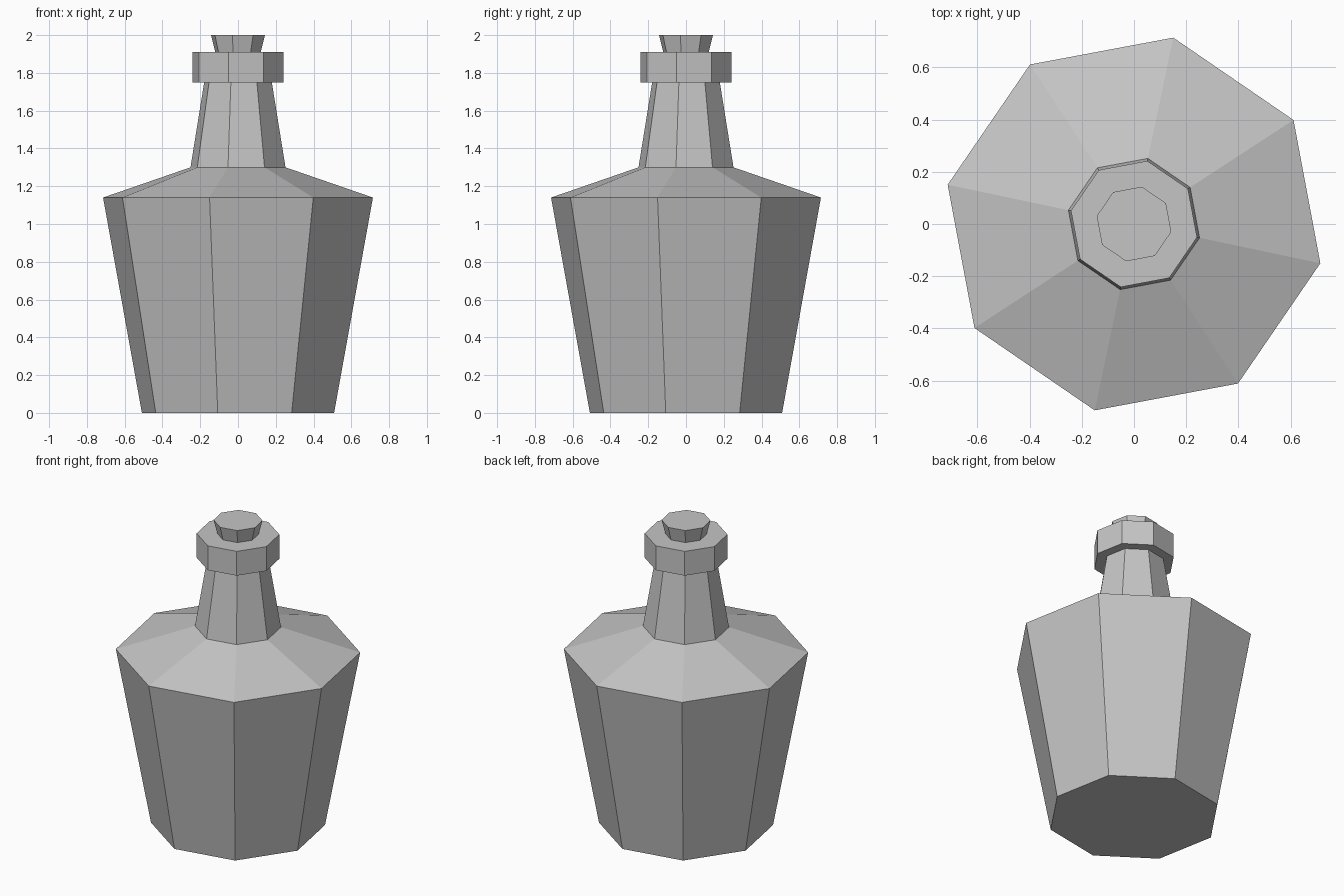
import bpy
import bmesh
from math import cos, sin, radians, tau

SIDES = 8
PHASE = radians(-11.9)

cube = bpy.data.objects.get("Cube")
if cube:
    bpy.data.objects.remove(cube, do_unlink=True)

# One plain grey for the whole bottle
grey = bpy.data.materials.new("plain_grey")
grey.use_nodes = True
colour = (0.56, 0.56, 0.56, 1.0)
grey.diffuse_color = colour
grey.node_tree.nodes["Principled BSDF"].inputs["Base Color"].default_value = colour


def turned_part(name, profile):
    """Closed flat-faced octagonal solid from (radius, height) pairs, bottom to top."""
    bm = bmesh.new()
    rings = []
    for radius, z in profile:
        angles = [PHASE + tau * i / SIDES for i in range(SIDES)]
        rings.append([bm.verts.new((radius * cos(a), radius * sin(a), z)) for a in angles])
    for low, high in zip(rings, rings[1:]):
        for i in range(SIDES):
            j = (i + 1) % SIDES
            bm.faces.new((low[i], low[j], high[j], high[i]))
    bm.faces.new(rings[0][::-1])
    bm.faces.new(rings[-1])
    mesh = bpy.data.meshes.new(name)
    bm.to_mesh(mesh)
    bm.free()
    mesh.materials.append(grey)
    obj = bpy.data.objects.new(name, mesh)
    bpy.context.collection.objects.link(obj)
    return obj


# Flared body, sloping shoulder and tapering neck
turned_part("bottle_body", [(0.52, 0), (0.73, 1.14), (0.257, 1.30), (0.183, 1.75)])

# Thick lip around the mouth
turned_part("lip_collar", [(0.247, 1.75), (0.247, 1.91)])

# Stopper, widening upward out of the lip
turned_part("stopper", [(0.123, 1.91), (0.146, 2.0)])
